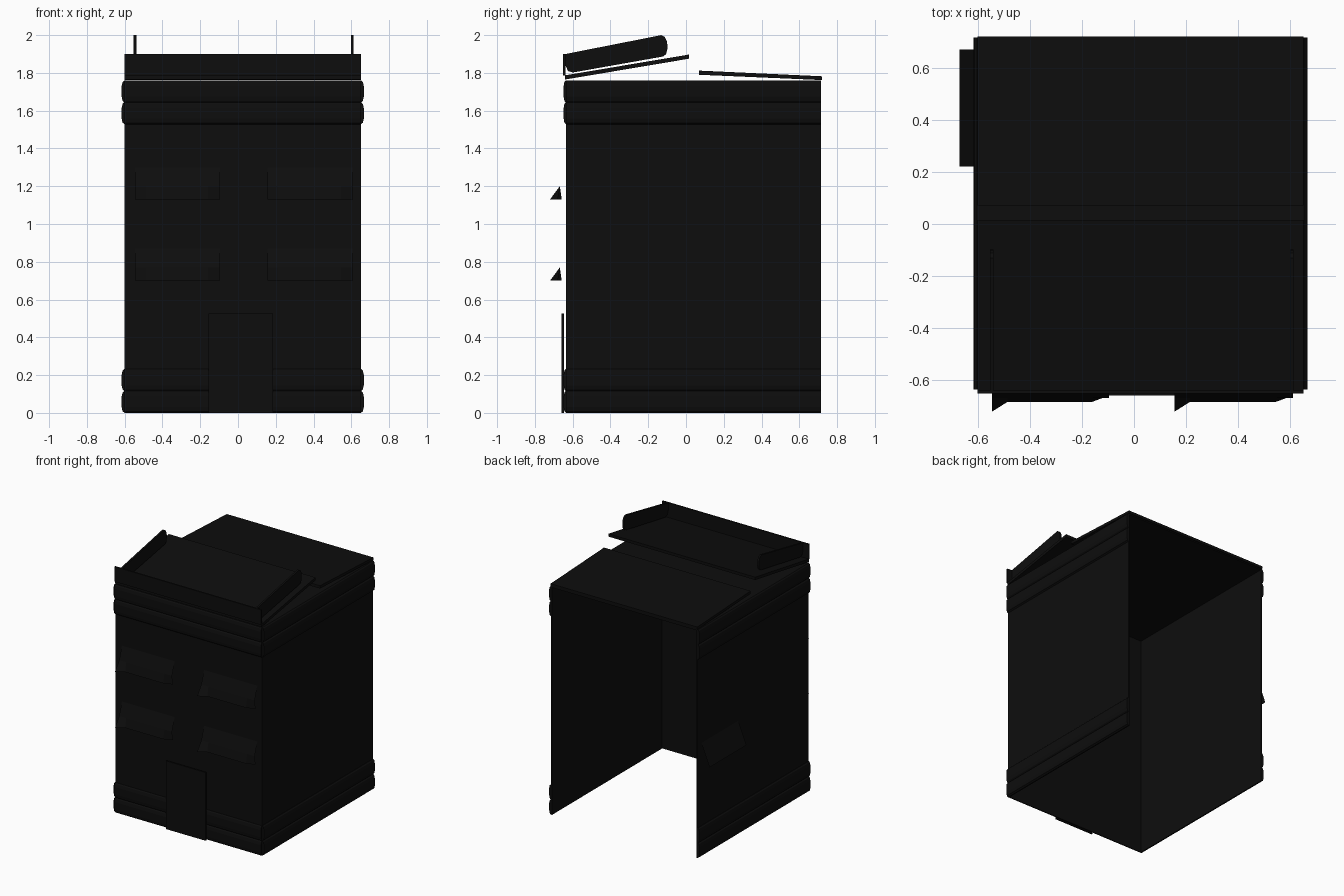
import bpy, bmesh, math
from mathutils import Vector

if "Cube" in bpy.data.objects:
    bpy.data.objects.remove(bpy.data.objects["Cube"])

black = bpy.data.materials.new("black")
black.diffuse_color = (0.004, 0.004, 0.004, 1)
black.use_nodes = True
black.node_tree.nodes["Principled BSDF"].inputs["Base Color"].default_value = black.diffuse_color


def make(name, verts, faces):
    me = bpy.data.meshes.new(name)
    me.from_pydata([Vector(v) for v in verts], [], faces)
    bm = bmesh.new()
    bm.from_mesh(me)
    bmesh.ops.recalc_face_normals(bm, faces=bm.faces)
    bm.to_mesh(me)
    bm.free()
    me.materials.append(black)
    ob = bpy.data.objects.new(name, me)
    bpy.context.collection.objects.link(ob)
    return ob


def prism(name, profile, a, b, axis="x"):
    """Extrude a (horizontal, z) profile from a to b along x or y."""
    n = len(profile)
    verts = [(t, p, z) if axis == "x" else (p, t, z) for t in (a, b) for p, z in profile]
    faces = [tuple(range(n)), tuple(range(n, 2 * n))]
    faces += [(i, (i + 1) % n, n + (i + 1) % n, n + i) for i in range(n)]
    return make(name, verts, faces)


def box(name, x, y, z):
    return prism(name, [(y[0], z[0]), (y[1], z[0]), (y[1], z[1]), (y[0], z[1])], *x)


# open-backed shell
X0, X1, Y0, Y1, H = -0.60, 0.65, -0.635, 0.715, 1.76
T = 0.008
box("front_wall", (X0, X1), (Y0, Y0 + T), (0, H))
box("left_wall", (X0, X0 + T), (Y0 + T, Y1), (0, H))
box("right_wall", (X1 - T, X1), (Y0 + T, Y1), (0, H))
box("ceiling", (X0 + T, X1 - T), (Y0 + T, Y1), (H - T, H))


# two-ridge trim bands at the bottom and top of each wall
def band(name, base, sign, z, a, b, axis):
    prof = [(base, z)]
    for k in (0, 0.116):
        prof += [(base + sign * d, z + k + h) for d, h in
                 ((0.011, 0.008), (0.016, 0.03), (0.016, 0.086), (0.011, 0.108), (0.003, 0.116))]
    prof.append((base, z + 0.232))
    prism(name, prof, a, b, axis)


for label, z in (("lower", 0.0), ("upper", 1.528)):
    band(label + "_front_band", Y0, -0.8, z, X0, X1, "x")
    band(label + "_left_band", X0, -1, z, Y0, Y1, "y")
    band(label + "_right_band", X1, 1, z, Y0, Y1, "y")

# door panel
box("door", (-0.155, 0.185), (-0.658, -0.647), (0, 0.525))


# slanted awnings with a fluttering lower edge
def awning(name, a, b, z):
    xs = (a, a + 0.06, b - 0.065, b)
    rows = [(0.17, [Y0] * 4), (0.07, [-0.668] * 4), (0.0, [-0.72, -0.682, -0.682, -0.658])]
    verts = [(x, y, z + dz) for dz, ys in rows for x, y in zip(xs, ys)]
    make(name, verts, [(r * 4 + c, r * 4 + c + 1, r * 4 + c + 5, r * 4 + c + 4)
                       for r in range(2) for c in range(3)])


for label, z in (("lower", 0.70), ("upper", 1.13)):
    awning(label + "_left_awning", -0.545, -0.095, z)
    awning(label + "_right_awning", 0.155, 0.61, z)
make("side_awning", [(X0, 0.22, 0.87), (X0, 0.67, 0.87), (-0.67, 0.67, 0.70), (-0.67, 0.22, 0.70)],
     [(0, 1, 2, 3)])

# two lifted roof panels with a gap between them
prism("front_roof", [(-0.64, 1.765), (0.015, 1.875), (0.015, 1.897), (-0.64, 1.787)], X0, X1)
prism("rear_roof", [(0.07, 1.79), (0.07, 1.812), (0.72, 1.782), (0.72, 1.762)], X0, X1)

# parapet sign board and its sloping round-ended side plates
box("parapet", (X0, X1), (-0.65, -0.638), (1.785, 1.90))
plate = [(-0.638, 1.90), (-0.13, 2.0), (-0.112, 1.99), (-0.10, 1.965), (-0.098, 1.93),
         (-0.105, 1.90), (-0.12, 1.887), (-0.60, 1.802), (-0.625, 1.81), (-0.638, 1.84)]
for label, x in (("left", -0.545), ("right", 0.605)):
    prism(label + "_roof_plate", plate, x - 0.007, x + 0.007)
